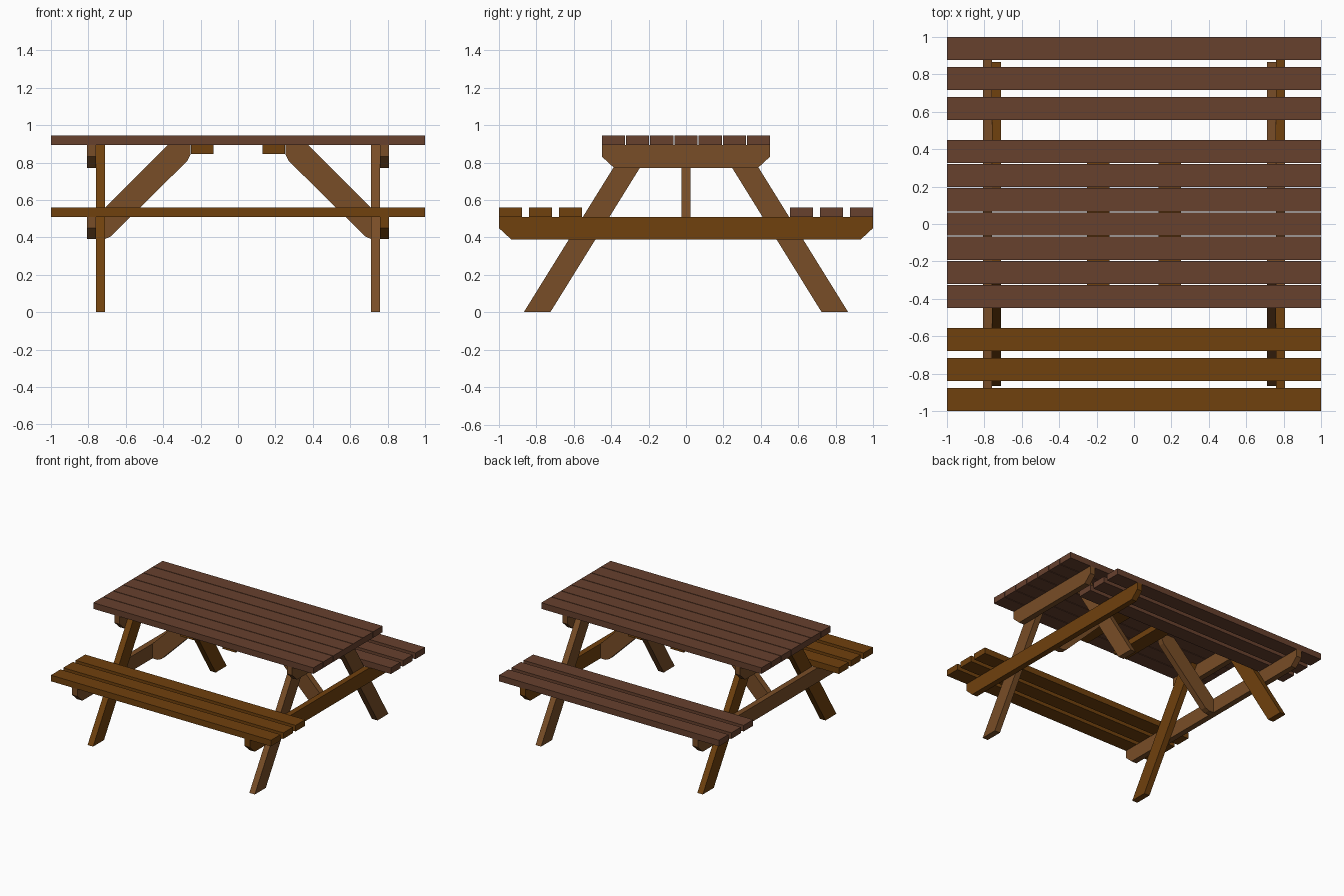
import bpy
import bmesh
from mathutils import Vector

if "Cube" in bpy.data.objects:
    bpy.data.objects.remove(bpy.data.objects["Cube"])


def material(name, rgb):
    m = bpy.data.materials.new(name)
    m.diffuse_color = (*rgb, 1)
    m.use_nodes = True
    m.node_tree.nodes["Principled BSDF"].inputs["Base Color"].default_value = m.diffuse_color
    return m


DARK = material("dark_wood", (0.135, 0.052, 0.027))
GOLD = material("golden_wood", (0.16, 0.052, 0.004))
LIGHT = material("light_wood", (0.19, 0.075, 0.02))


def board(name, profile, axis, start, end, mat):
    """Extrude a closed profile along x (profile in y,z) or y (profile in x,z)."""
    bm = bmesh.new()
    if axis == 'X':
        pts = [(start, a, b) for a, b in profile]
        move = Vector((end - start, 0, 0))
    else:
        pts = [(a, start, b) for a, b in profile]
        move = Vector((0, end - start, 0))
    face = bm.faces.new([bm.verts.new(p) for p in pts])
    out = bmesh.ops.extrude_face_region(bm, geom=[face])
    verts = [g for g in out["geom"] if isinstance(g, bmesh.types.BMVert)]
    bmesh.ops.translate(bm, verts=verts, vec=move)
    bmesh.ops.recalc_face_normals(bm, faces=bm.faces)
    mesh = bpy.data.meshes.new(name)
    bm.to_mesh(mesh)
    bm.free()
    mesh.materials.append(mat)
    obj = bpy.data.objects.new(name, mesh)
    bpy.context.collection.objects.link(obj)
    return obj


def rect(a0, a1, b0, b1):
    return [(a0, b0), (a1, b0), (a1, b1), (a0, b1)]


def beam_profile(half, z0, z1):
    # rectangle with both lower corners cut off
    return [(-half, z1), (-half, z0 + 0.06), (-half + 0.065, z0),
            (half - 0.065, z0), (half, z0 + 0.06), (half, z1)]


# Table top planks
WIDTH = 0.124
for i in range(7):
    y = -0.388 + i * 0.1293
    board(f"top_plank_{i + 1}", rect(y - WIDTH / 2, y + WIDTH / 2, 0.895, 0.945),
          'X', -1, 1, DARK)

# Bench planks
for label, s, mat in (("front", -1, GOLD), ("back", 1, DARK)):
    for i in range(3):
        y = s * (0.938 - i * 0.16)
        board(f"{label}_seat_plank_{i + 1}",
              rect(y - WIDTH / 2, y + WIDTH / 2, 0.51, 0.56), 'X', -1, 1, mat)

# End frames: legs, cross beams, diagonal brace and top cleat
for side, s, leg_mat, beam_mat in (("left", -1, GOLD, LIGHT), ("right", 1, LIGHT, GOLD)):
    for label, t in (("front", -1), ("back", 1)):
        leg = [(t * 0.867, 0), (t * 0.725, 0), (t * 0.17, 0.895), (t * 0.312, 0.895)]
        board(f"{side}_{label}_leg", leg, 'X', s * 0.71, s * 0.76, leg_mat)
    board(f"{side}_seat_beam", beam_profile(1.0, 0.39, 0.51), 'X', s * 0.76, s * 0.807, beam_mat)
    board(f"{side}_top_beam", beam_profile(0.45, 0.772, 0.895), 'X', s * 0.76, s * 0.807, LIGHT)
    brace = [(0.76, 0.51), (0.76, 0.39), (0.715, 0.39), (0.68, 0.405), (0.27, 0.81),
             (0.255, 0.84), (0.255, 0.895), (0.375, 0.895)]
    board(f"{side}_brace", [(s * x, z) for x, z in brace], 'Y', -0.025, 0.025, LIGHT)
    board(f"{side}_top_cleat", rect(s * 0.13, s * 0.252, 0.847, 0.895), 'Y', -0.39, 0.39, GOLD)
